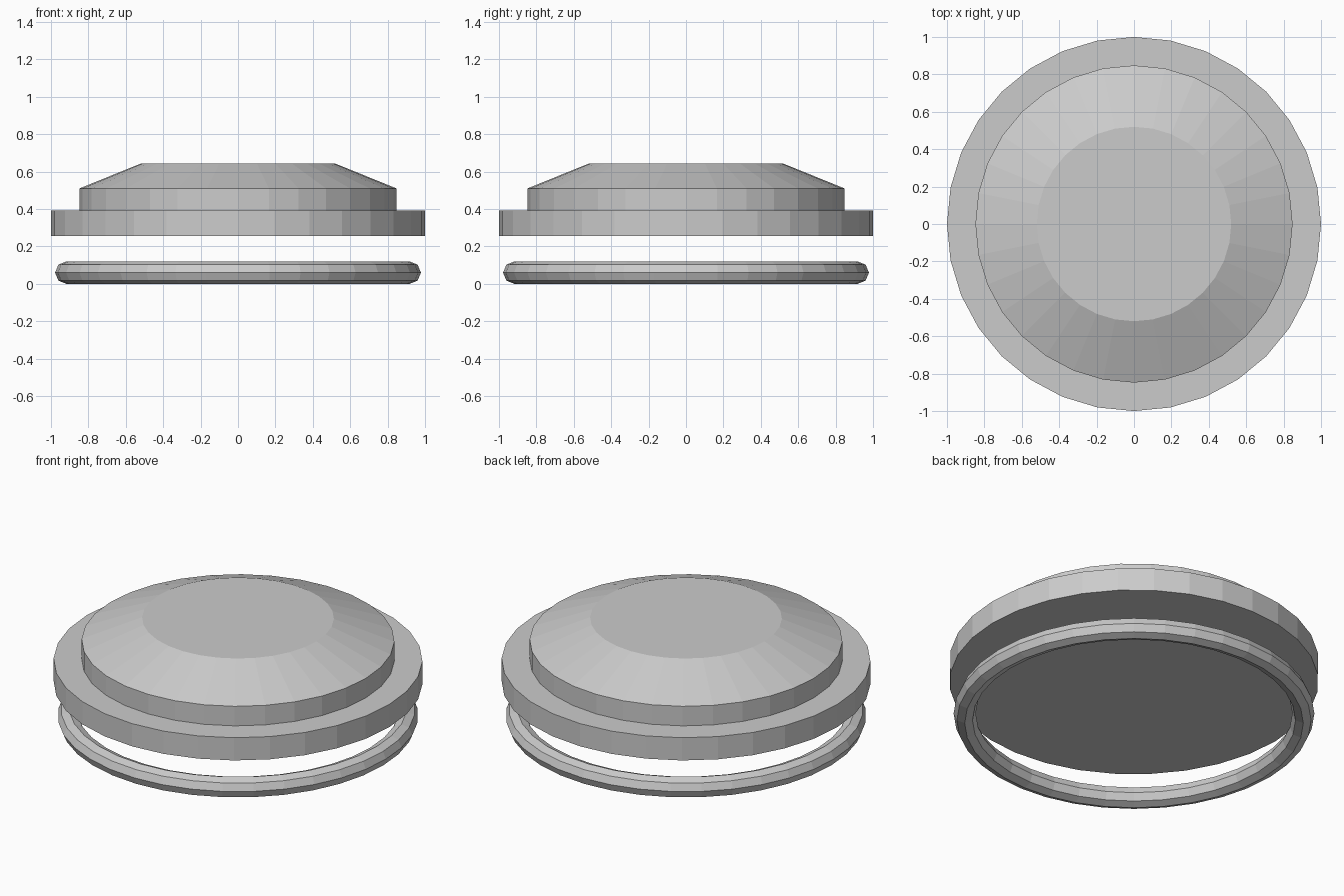
import bpy

if "Cube" in bpy.data.objects:
    bpy.data.objects.remove(bpy.data.objects["Cube"])

SIDES = 32


def tier(name, r_bottom, r_top, z0, z1):
    """Flat-shaded round tier, rotated so corners sit on the x and y axes."""
    bpy.ops.mesh.primitive_cone_add(vertices=SIDES, radius1=r_bottom, radius2=r_top,
                                    depth=z1 - z0, location=(0, 0, (z0 + z1) / 2))
    bpy.context.object.name = name


# Floating ring under the cap
bpy.ops.mesh.primitive_torus_add(major_segments=36, minor_segments=8,
                                 major_radius=0.918, minor_radius=0.06,
                                 location=(0, 0, 0.06))
bpy.context.object.name = "base_ring"

# Stepped cap: wide flange, narrower collar, sloped crown
tier("flange", 1.0, 1.0, 0.257, 0.393)
tier("collar", 0.848, 0.848, 0.393, 0.51)
tier("crown", 0.848, 0.52, 0.51, 0.643)
